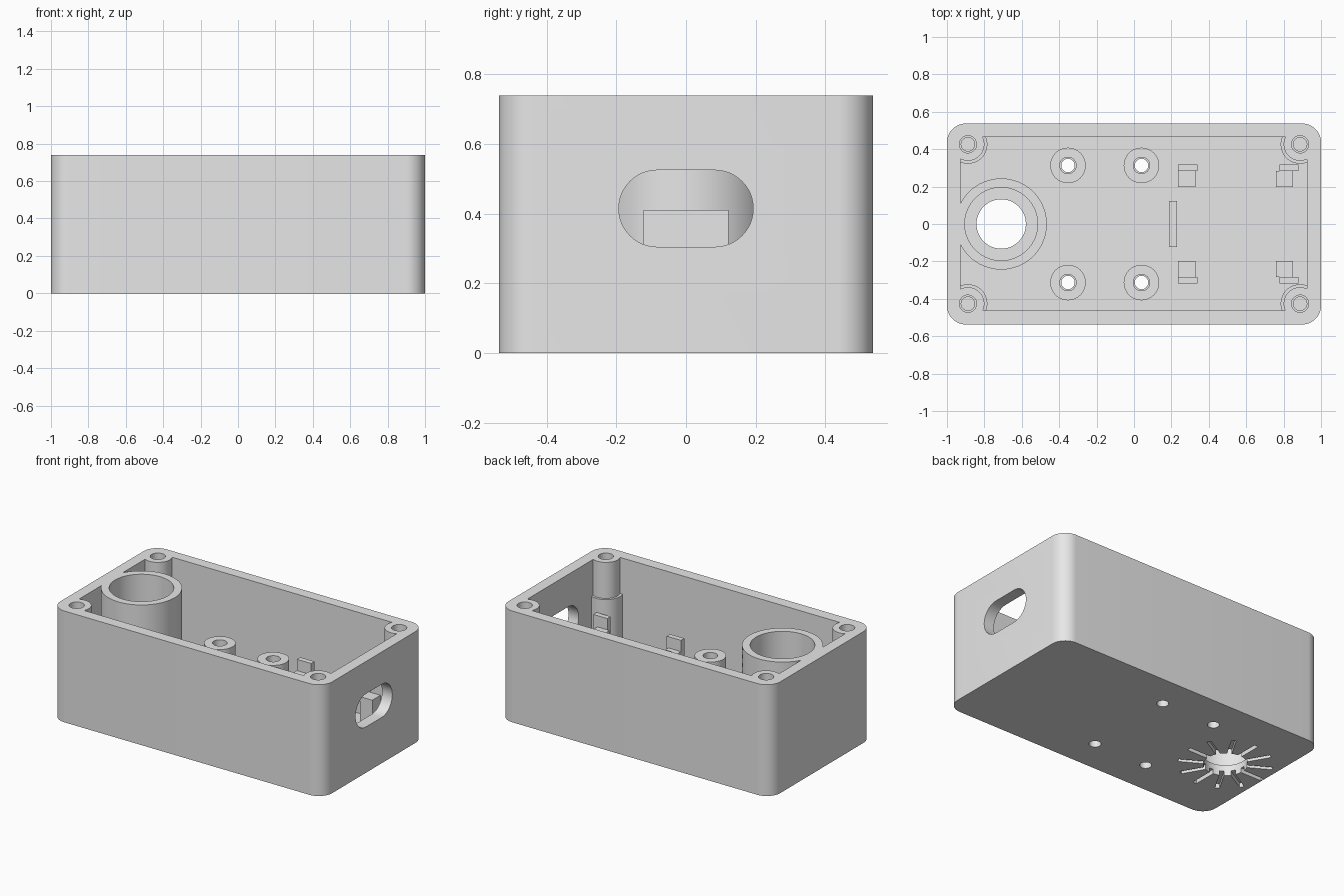
import bpy
import bmesh
from math import cos, sin, pi, radians
from mathutils import Matrix

HEIGHT = 0.74
FLOOR = 0.07
TUBE_X = -0.71

if "Cube" in bpy.data.objects:
    bpy.data.objects.remove(bpy.data.objects["Cube"], do_unlink=True)

grey = bpy.data.materials.new("light grey plastic")
grey.use_nodes = True
grey.diffuse_color = (0.8, 0.8, 0.8, 1)
grey.node_tree.nodes["Principled BSDF"].inputs["Base Color"].default_value = (0.8, 0.8, 0.8, 1)


def prism(name, points, z0, z1, matrix=None):
    """Extrude a flat outline from z0 to z1."""
    bm = bmesh.new()
    face = bm.faces.new([bm.verts.new((x, y, z0)) for x, y in points])
    side = bmesh.ops.extrude_face_region(bm, geom=[face])["geom"]
    verts = [v for v in side if isinstance(v, bmesh.types.BMVert)]
    bmesh.ops.translate(bm, verts=verts, vec=(0, 0, z1 - z0))
    bmesh.ops.remove_doubles(bm, verts=bm.verts, dist=0.0001)
    bmesh.ops.recalc_face_normals(bm, faces=bm.faces)
    if matrix:
        bm.transform(matrix)
    mesh = bpy.data.meshes.new(name)
    bm.to_mesh(mesh)
    bm.free()
    mesh.materials.append(grey)
    obj = bpy.data.objects.new(name, mesh)
    bpy.context.collection.objects.link(obj)
    return obj


def circle(x, y, r, n=48):
    return [(x + r * cos(2 * pi * i / n), y + r * sin(2 * pi * i / n)) for i in range(n)]


def rect(x0, x1, y0, y1):
    return [(x0, y0), (x1, y0), (x1, y1), (x0, y1)]


def rounded(hx, hy, r, n=12):
    points = []
    for k, (sx, sy) in enumerate([(1, 1), (-1, 1), (-1, -1), (1, -1)]):
        for i in range(n + 1):
            a = pi / 2 * (k + i / n)
            points.append((sx * (hx - r) + r * cos(a), sy * (hy - r) + r * sin(a)))
    return points


def cut(obj, cutter):
    """Subtract a cutter and throw it away."""
    mod = obj.modifiers.new("cut", 'BOOLEAN')
    mod.operation = 'DIFFERENCE'
    mod.solver = 'EXACT'
    mod.object = cutter
    bpy.context.view_layer.objects.active = obj
    bpy.ops.object.modifier_apply(modifier=mod.name)
    bpy.data.objects.remove(cutter, do_unlink=True)


def smooth(obj):
    bpy.ops.object.select_all(action='DESELECT')
    obj.select_set(True)
    bpy.context.view_layer.objects.active = obj
    bpy.ops.object.shade_smooth_by_angle(angle=radians(30))


corners = [(sx * 0.888, sy * 0.426) for sx in (-1, 1) for sy in (-1, 1)]
mounts = [(x, sy * 0.313) for x in (-0.353, 0.04) for sy in (-1, 1)]

# Hollow inside the case, leaving stepped corner posts and the round tube
cavity = prism("cavity", rect(-0.927, 0.925, -0.462, 0.464), FLOOR, 0.85)
for x, y in corners:
    cut(cavity, prism("post", circle(x, y, 0.088), -0.1, 1))
    cut(cavity, prism("post_base", circle(x, y, 0.104), -0.1, 0.5))
cut(cavity, prism("tube", circle(TUBE_X, 0, 0.244, 64), -0.1, 1))

# Case
case = prism("case", rounded(1, 0.537, 0.1), 0, HEIGHT)
cut(case, cavity)

# Stepped screw holes in the corner posts
for x, y in corners:
    cut(case, prism("screw_hole", circle(x, y, 0.046, 32), 0.5, 1))
    cut(case, prism("screw_pilot", circle(x, y, 0.036, 32), 0.25, 0.6))

# Tube bore and floor opening
cut(case, prism("tube_bore", circle(TUBE_X, 0, 0.195, 64), FLOOR, 1))
cut(case, prism("floor_opening", circle(TUBE_X, 0, 0.132), -0.1, 0.2))

# Radial grooves under the floor
for i in range(12):
    turn = Matrix.Translation((TUBE_X, 0, 0)) @ Matrix.Rotation(i * pi / 6, 4, 'Z')
    cut(case, prism("groove", rect(0.1, 0.285, -0.014, 0.014), -0.05, 0.03, turn))

# Cable slot through the end wall
cut(case, prism("cable_slot", rounded(0.11, 0.193, 0.11), 0.88, 1.1,
                Matrix.Translation((0, 0, 0.415)) @ Matrix.Rotation(pi / 2, 4, 'Y')))

# Hollow standoffs with holes through the floor
for i, (x, y) in enumerate(mounts):
    cut(case, prism("floor_hole", circle(x, y, 0.036, 32), -0.1, 0.2))
    standoff = prism(f"standoff_{i + 1}", circle(x, y, 0.095), FLOOR, 0.35)
    cut(standoff, prism("standoff_pilot", circle(x, y, 0.036, 32), 0, 0.5))
    cut(standoff, prism("standoff_hole", circle(x, y, 0.044, 32), 0.2, 0.5))
    smooth(standoff)
smooth(case)

# Board supports with upright stops
for end, block_x, stop_x in (("inner", (0.235, 0.328), (0.235, 0.34)),
                             ("outer", (0.76, 0.85), (0.777, 0.88))):
    for side, s in (("left", 1), ("right", -1)):
        block_y = sorted((s * 0.197, s * 0.283))
        stop_y = sorted((s * 0.283, s * 0.318))
        prism(f"{end}_{side}_support", rect(*block_x, *block_y), FLOOR, 0.335)
        prism(f"{end}_{side}_stop", rect(*stop_x, *stop_y), FLOOR, 0.41)

# Cross rib behind the board
prism("board_rib", rect(0.187, 0.23, -0.122, 0.122), FLOOR, 0.41)
